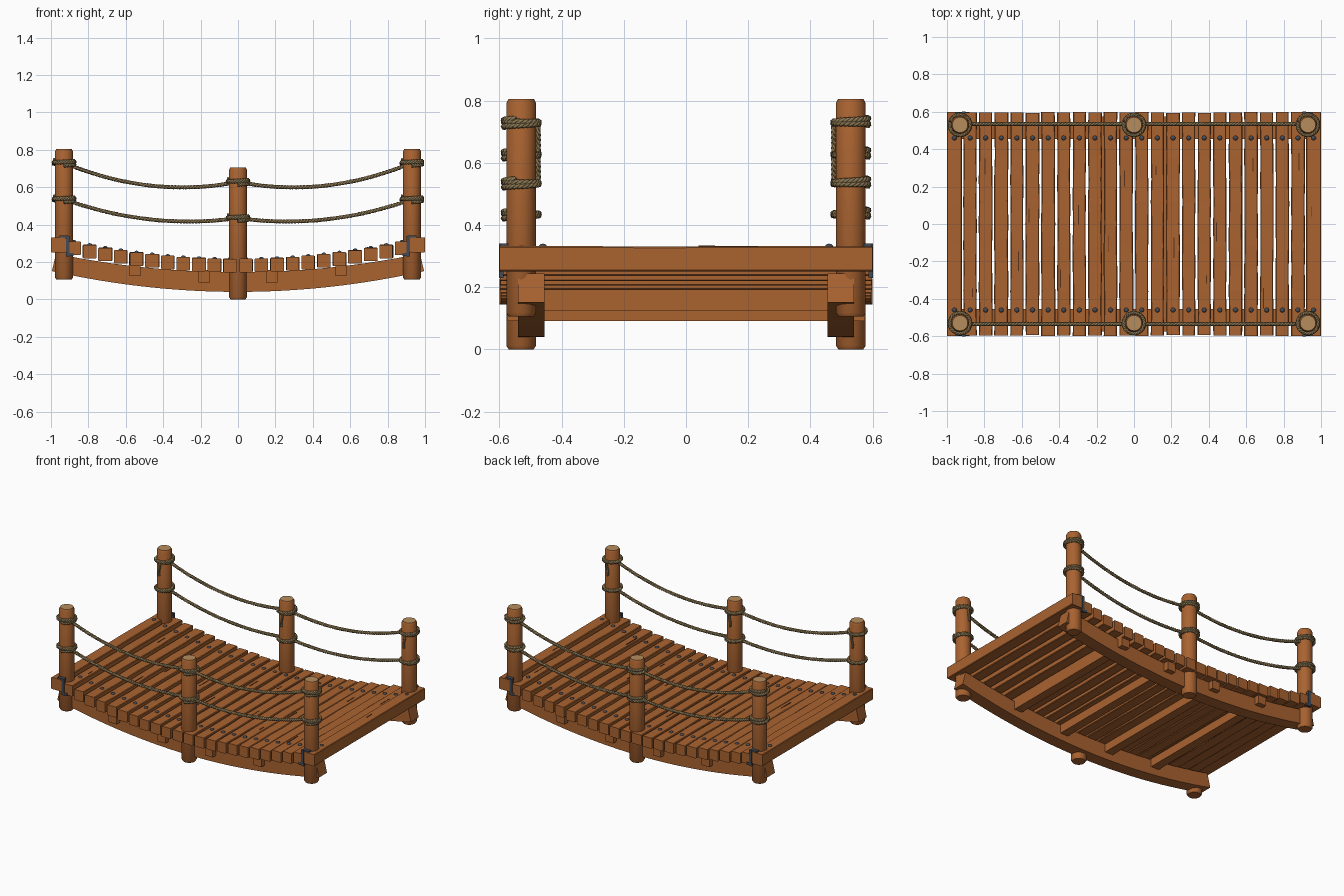
import bpy, bmesh, math, random
from mathutils import Vector, Matrix

if "Cube" in bpy.data.objects:
    bpy.data.objects.remove(bpy.data.objects["Cube"])

random.seed(4)


def material(name, rgb):
    m = bpy.data.materials.new(name)
    m.diffuse_color = (*rgb, 1)
    m.use_nodes = True
    m.node_tree.nodes["Principled BSDF"].inputs["Base Color"].default_value = m.diffuse_color
    return m


WOOD = material("warm brown wood", (0.40, 0.125, 0.03))
GRAIN = material("tan end grain", (0.47, 0.27, 0.11))
CRACK = material("dark wood crack", (0.10, 0.03, 0.01))
ROPE = material("olive tan rope", (0.26, 0.185, 0.085))
METAL = material("dark steel", (0.06, 0.07, 0.09))


def finish(name, bm, *mats, smooth=False):
    bmesh.ops.recalc_face_normals(bm, faces=bm.faces)
    me = bpy.data.meshes.new(name)
    bm.to_mesh(me)
    bm.free()
    ob = bpy.data.objects.new(name, me)
    bpy.context.collection.objects.link(ob)
    for m in mats:
        me.materials.append(m)
    if smooth:
        bpy.ops.object.select_all(action='DESELECT')
        ob.select_set(True)
        bpy.context.view_layer.objects.active = ob
        bpy.ops.object.shade_smooth_by_angle(angle=math.radians(35))
    return ob


def loft(bm, rings):
    """Skin equal-sized rings of points and cap both ends."""
    vs = [[bm.verts.new(p) for p in r] for r in rings]
    n = len(vs[0])
    for a, b in zip(vs, vs[1:]):
        for i in range(n):
            bm.faces.new((a[i], a[(i + 1) % n], b[(i + 1) % n], b[i]))
    bm.faces.new(vs[0][::-1])
    bm.faces.new(vs[-1])


def box(name, c, s, mat):
    bm = bmesh.new()
    bmesh.ops.create_cube(bm, size=1, matrix=Matrix.Translation(c) @ Matrix.Diagonal((*s, 1)))
    return finish(name, bm, mat)


def deck_z(x):
    return 0.18 + 0.12 * x * x


def rope(name, pts, offset=0.0055, thick=0.006, pitch=0.05):
    """Three strands twisted around a path."""
    cu = bpy.data.curves.new(name, 'CURVE')
    cu.dimensions = '3D'
    cu.bevel_depth = thick
    cu.bevel_resolution = 1
    cu.use_fill_caps = True
    for k in range(3):
        sp = cu.splines.new('POLY')
        sp.points.add(len(pts) - 1)
        s = 0
        for i, p in enumerate(pts):
            t = (pts[min(i + 1, len(pts) - 1)] - pts[max(i - 1, 0)]).normalized()
            up = Vector((0, 0, 1)) if abs(t.z) < 0.9 else Vector((1, 0, 0))
            u = t.cross(up).normalized()
            v = u.cross(t)
            if i:
                s += (p - pts[i - 1]).length
            a = math.tau * (s / pitch + k / 3)
            sp.points[i].co = (*(p + offset * (u * math.cos(a) + v * math.sin(a))), 1)
    ob = bpy.data.objects.new(name, cu)
    bpy.context.collection.objects.link(ob)
    cu.materials.append(ROPE)
    bpy.ops.object.select_all(action='DESELECT')
    ob.select_set(True)
    bpy.context.view_layer.objects.active = ob
    bpy.ops.object.convert(target='MESH')
    bpy.ops.object.shade_smooth_by_angle(angle=math.radians(60))


# deck planks with slightly wavy edges, nails and a few cracks
N = 24
for i in range(N):
    x = -0.96 + 1.92 * i / (N - 1)
    end = i in (0, N - 1)
    z = deck_z(x)
    w = 0.04 if end else random.uniform(0.0365, 0.039)
    h = 0.04 if end else 0.036
    ln = 0.6 if end else random.uniform(0.594, 0.6)
    b = 0.004
    bm = bmesh.new()
    rings = []
    for j in range(11):
        y = -ln + 2 * ln * j / 10
        dl, dr = (0, 0) if end else (random.uniform(0, 0.004), random.uniform(0, 0.004))
        dz = random.uniform(-0.0015, 0.0015)
        l, r, t = x - w + dl, x + w - dr, z + h + dz
        rings.append([(l + b, y, z - h), (r - b, y, z - h), (r, y, z - h + b), (r, y, t - b),
                      (r - b, y, t), (l + b, y, t), (l, y, t - b), (l, y, z - h + b)])
    loft(bm, rings)
    finish(f"deck_plank_{i+1}", bm, WOOD)
    bm = bmesh.new()
    for sy in (-1, 1):
        bmesh.ops.create_uvsphere(bm, u_segments=10, v_segments=6, radius=0.013,
                                  matrix=Matrix.Translation((x, sy * 0.46, z + h)) @ Matrix.Diagonal((1, 1, 0.7, 1)))
    finish(f"plank_nails_{i+1}", bm, METAL, smooth=True)
    if i % 3 != 0:
        box(f"plank_crack_{i+1}", (x + random.uniform(-0.02, 0.02), random.uniform(-0.4, 0.35), z + h),
            (0.005, random.uniform(0.04, 0.11), 0.005), CRACK)

# curved side stringers
for sy, side in ((-1, "front"), (1, "back")):
    bm = bmesh.new()
    rings = []
    for j in range(33):
        x = -0.995 + 1.99 * j / 32
        z = 0.04 + 0.112 * x * x
        tx, tz = x - 0.022 * x, z + 0.105 - 0.012 * x * x
        y0, y1 = sy * 0.455, sy * 0.54
        rings.append([(x, y0, z), (x, y1, z), (tx, y1, tz), (tx, y0, tz)])
    loft(bm, rings)
    finish(f"{side}_stringer", bm, WOOD, smooth=True)

# cross beams under the deck
for i, x in enumerate((-0.55, -0.18, 0.18, 0.55)):
    box(f"cross_beam_{i+1}", (x, 0, deck_z(x) - 0.06), (0.06, 1.15, 0.065), WOOD)

# posts, rope wraps and hanging tails
R = 0.048
for sy, side in ((-1, "front"), (1, "back")):
    y = sy * 0.53
    for x, where in ((-0.93, "left"), (0, "middle"), (0.93, "right")):
        z0, z1 = (0, 0.705) if x == 0 else (0.105, 0.805)
        bm = bmesh.new()
        loft(bm, [[(x + r * math.cos(math.tau * k / 24), y + r * math.sin(math.tau * k / 24), z)
                   for k in range(24)]
                  for z, r in ((z0, R - 0.008), (z0 + 0.012, R), (z1 - 0.014, R), (z1, R - 0.007))])
        bm.faces.ensure_lookup_table()
        bm.faces[-1].material_index = 1
        finish(f"{side}_{where}_post", bm, WOOD, GRAIN, smooth=True)
        for level, zc in (("upper", 0.73 if x else 0.628), ("lower", 0.535 if x else 0.435)):
            pts = []
            for k in range(121):
                a = math.tau * 2.2 * k / 120 + sy * math.pi / 2
                pts.append(Vector((x + 0.056 * math.cos(a), y + 0.056 * math.sin(a),
                                   zc + 0.024 * (k / 120 - 0.5) + 0.004 * math.sin(a * 0.5))))
            rope(f"{side}_{where}_{level}_rope_wrap", pts, 0.005, 0.0055, 0.045)
            if level == "upper":
                pts = [Vector((x + 0.004 * math.sin(k / 4), y - sy * 0.055, zc - 0.095 * k / 24))
                       for k in range(25)]
                rope(f"{side}_{where}_rope_tail", pts, 0.004, 0.0045)
        # small steel straps beside the end posts
        if x:
            sx = 1 if x > 0 else -1
            box(f"{side}_{where}_strap", (sx * 0.91, sy * 0.594, 0.285), (0.018, 0.014, 0.11), METAL)
            box(f"{side}_{where}_strap_foot", (sx * 0.9, sy * 0.594, 0.24), (0.04, 0.012, 0.016), METAL)
            box(f"{side}_{where}_strap_top", (sx * 0.93, sy * 0.585, 0.335), (0.05, 0.025, 0.012), METAL)

    # sagging hand ropes
    for sx, half in ((-1, "left"), (1, "right")):
        for level, za, zb in (("upper", 0.73, 0.628), ("lower", 0.535, 0.435)):
            sag = 0.27 if level == "upper" else 0.22
            pts = []
            for k in range(141):
                t = k / 140
                pts.append(Vector((sx * (0.93 - 0.93 * t), sy * 0.535,
                                   za + (zb - za) * t - sag * 1.05 * t * (1 - t))))
            rope(f"{side}_{half}_{level}_hand_rope", pts)
